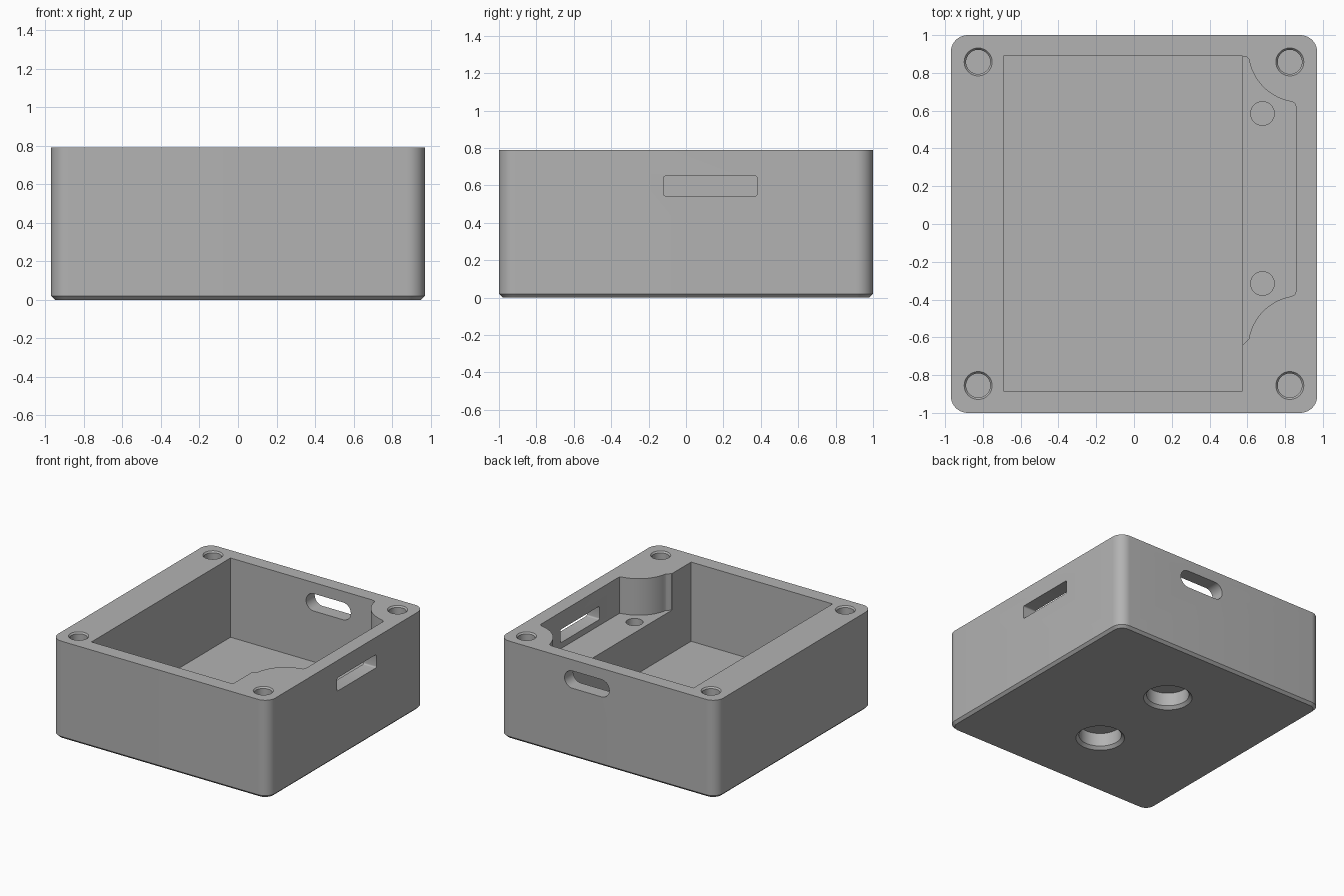
import bpy, bmesh, math
from mathutils import Matrix

if "Cube" in bpy.data.objects:
    bpy.data.objects.remove(bpy.data.objects["Cube"])

grey = bpy.data.materials.new("plain grey")
grey.diffuse_color = (0.45, 0.45, 0.45, 1)
grey.use_nodes = True
grey.node_tree.nodes["Principled BSDF"].inputs["Base Color"].default_value = grey.diffuse_color


def arc(cx, cy, r, a0, a1, n):
    """Points along an arc, angles in degrees."""
    angles = [math.radians(a0 + (a1 - a0) * i / n) for i in range(n + 1)]
    return [(cx + r * math.cos(a), cy + r * math.sin(a)) for a in angles]


def circle(cx, cy, r, n=48):
    return arc(cx, cy, r, 0, 360, n)[:-1]


def rounded_rect(x0, x1, y0, y1, r, n=10):
    return (arc(x1 - r, y1 - r, r, 0, 90, n) + arc(x0 + r, y1 - r, r, 90, 180, n)
            + arc(x0 + r, y0 + r, r, 180, 270, n) + arc(x1 - r, y0 + r, r, 270, 360, n))


def loft(name, rings, matrix=None):
    """Closed solid through stacked outlines: [(points, height), ...]."""
    bm = bmesh.new()
    loops = [[bm.verts.new((x, y, z)) for x, y in pts] for pts, z in rings]
    n = len(loops[0])
    for a, b in zip(loops, loops[1:]):
        for i in range(n):
            j = (i + 1) % n
            bm.faces.new((a[i], a[j], b[j], b[i]))
    bm.faces.new(loops[0])
    bm.faces.new(loops[-1])
    if matrix:
        bm.transform(matrix)
    bmesh.ops.recalc_face_normals(bm, faces=bm.faces)
    mesh = bpy.data.meshes.new(name)
    bm.to_mesh(mesh)
    bm.free()
    mesh.materials.append(grey)
    obj = bpy.data.objects.new(name, mesh)
    bpy.context.collection.objects.link(obj)
    return obj


# Outer body with rounded corners and a chamfered bottom edge
W, D, H, C = 0.97, 1.0, 0.79, 0.02
body = loft("enclosure_body", [
    (rounded_rect(-W + C, W - C, -D + C, D - C, 0.07), 0),
    (rounded_rect(-W, W, -D, D, 0.09), C),
    (rounded_rect(-W, W, -D, D, 0.09), H)])

FLOOR, LEDGE, OVER = 0.15, 0.495, 0.9
cutters = []

# Main cavity
main = [(-0.69, -0.885), (0.574, -0.885), (0.574, 0.89), (-0.69, 0.89)]
cutters.append(loft("main_cavity", [(main, FLOOR), (main, OVER)]))

# Side pocket above the ledge, curving around the corner screw bosses
half = ([(0.595, 0.885), (0.604, 0.878)] + arc(0.88, 0.92, 0.276, 190, 259, 14)
        + [(0.846, 0.643), (0.854, 0.635), (0.857, 0.622)])
pocket = ([(0.5, 0.87), (0.577, 0.888)] + half
          + [(x, 0.265 - y) for x, y in reversed(half)] + [(0.577, -0.64), (0.5, -0.64)])
cutters.append(loft("side_pocket", [(pocket, LEDGE), (pocket, OVER)]))

# Corner screw holes with a countersunk rim
for x in (-0.825, 0.825):
    for y in (-0.855, 0.858):
        cutters.append(loft("corner_hole", [
            (circle(x, y, 0.064), H - 0.25), (circle(x, y, 0.064), H - 0.012),
            (circle(x, y, 0.074), H), (circle(x, y, 0.074), OVER)]))

# Screw holes in the ledge
for y in (0.585, -0.315):
    ring = circle(0.68, y, 0.0625)
    cutters.append(loft("ledge_hole", [(ring, LEDGE - 0.22), (ring, LEDGE + 0.1)]))

# Blind round recesses in the underside
for y in (-0.39, 0.39):
    cutters.append(loft("bottom_recess", [
        (circle(0, y, 0.18), -0.1), (circle(0, y, 0.18), 0),
        (circle(0, y, 0.157), 0.023), (circle(0, y, 0.157), 0.13)]))

# Rounded slot through the back wall (outline in x-z, extruded along y)
slot = arc(0.315, 0.63, 0.07, -90, 90, 14) + arc(0.055, 0.63, 0.07, 90, 270, 14)
to_back = Matrix(((1, 0, 0, 0), (0, 0, 1, 0), (0, 1, 0, 0), (0, 0, 0, 1)))
cutters.append(loft("back_slot", [(slot, 0.8), (slot, 1.1)], to_back))

# Rectangular port through the right wall (outline in y-z, extruded along x)
port = rounded_rect(-0.12, 0.38, 0.543, 0.65, 0.012, 4)
to_side = Matrix(((0, 0, 1, 0), (1, 0, 0, 0), (0, 1, 0, 0), (0, 0, 0, 1)))
cutters.append(loft("side_port", [(port, 0.8), (port, 1.1)], to_side))

# Cut everything from the body, then drop the cutters
bpy.context.view_layer.objects.active = body
for cutter in cutters:
    cutter.hide_render = True
    mod = body.modifiers.new("cut", 'BOOLEAN')
    mod.operation = 'DIFFERENCE'
    mod.solver = 'EXACT'
    mod.object = cutter
    bpy.ops.object.modifier_apply(modifier=mod.name)
    bpy.data.objects.remove(cutter)

bpy.ops.object.select_all(action='DESELECT')
body.select_set(True)
bpy.ops.object.shade_smooth_by_angle(angle=math.radians(30))
